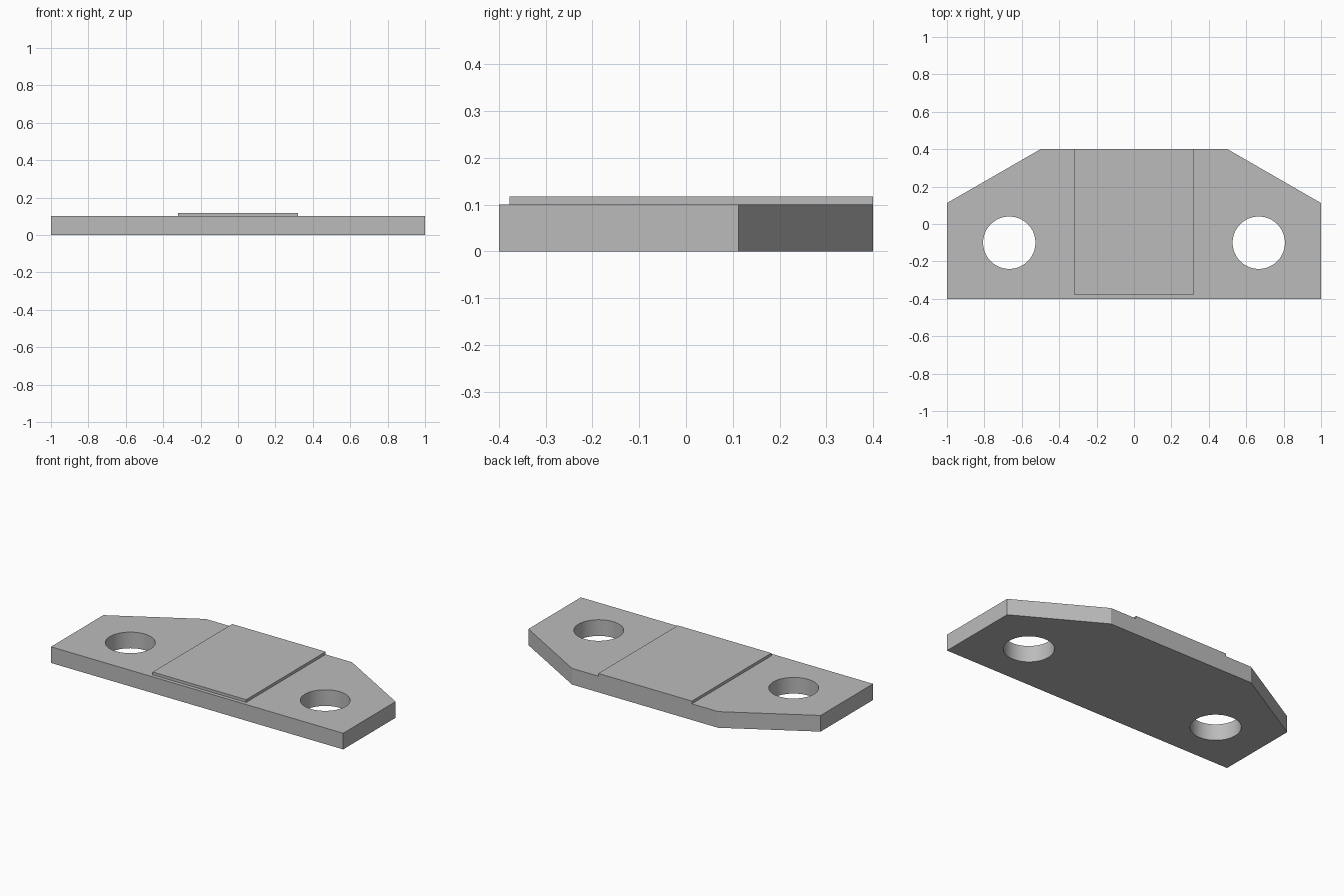
import bpy, bmesh
from math import radians

cube = bpy.data.objects.get("Cube")
if cube:
    bpy.data.objects.remove(cube, do_unlink=True)

THICK = 0.1
PAD_TOP = 0.117

grey = bpy.data.materials.new("plain grey")
grey.use_nodes = True
grey.diffuse_color = (0.5, 0.5, 0.5, 1)
grey.node_tree.nodes["Principled BSDF"].inputs["Base Color"].default_value = (0.5, 0.5, 0.5, 1)


def prism(name, outline, z0, z1):
    """Extrude a flat outline from z0 up to z1."""
    bm = bmesh.new()
    face = bm.faces.new([bm.verts.new((x, y, z0)) for x, y in outline])
    out = bmesh.ops.extrude_face_region(bm, geom=[face])
    top = [v for v in out["geom"] if isinstance(v, bmesh.types.BMVert)]
    bmesh.ops.translate(bm, verts=top, vec=(0, 0, z1 - z0))
    bmesh.ops.recalc_face_normals(bm, faces=bm.faces)
    mesh = bpy.data.meshes.new(name)
    bm.to_mesh(mesh)
    bm.free()
    mesh.materials.append(grey)
    obj = bpy.data.objects.new(name, mesh)
    bpy.context.collection.objects.link(obj)
    return obj


# Base plate: rectangle with both rear corners cut off
right_half = [(1, -0.4), (1, 0.112), (0.5, 0.4)]
plate = prism("base_plate", right_half + [(-x, y) for x, y in reversed(right_half)], 0, THICK)

# Bolt holes, one on each side
for side in (-1, 1):
    bpy.ops.mesh.primitive_cylinder_add(vertices=64, radius=0.14, depth=0.4,
                                        location=(side * 0.667, -0.1, THICK / 2))
    cutter = bpy.context.object
    cutter.name = "hole_cutter"
    cutter.hide_render = True
    cutter.data.materials.append(grey)
    cut = plate.modifiers.new("bolt_hole", 'BOOLEAN')
    cut.operation = 'DIFFERENCE'
    cut.solver = 'EXACT'
    cut.object = cutter
    bpy.ops.object.select_all(action='DESELECT')
    plate.select_set(True)
    bpy.context.view_layer.objects.active = plate
    bpy.ops.object.modifier_apply(modifier=cut.name)
    bpy.data.objects.remove(cutter, do_unlink=True)

bpy.ops.object.shade_smooth_by_angle(angle=radians(25))

# Raised centre pad, flush with the rear edge
prism("raised_pad", [(-0.32, -0.377), (0.32, -0.377), (0.32, 0.4), (-0.32, 0.4)], THICK, PAD_TOP)
